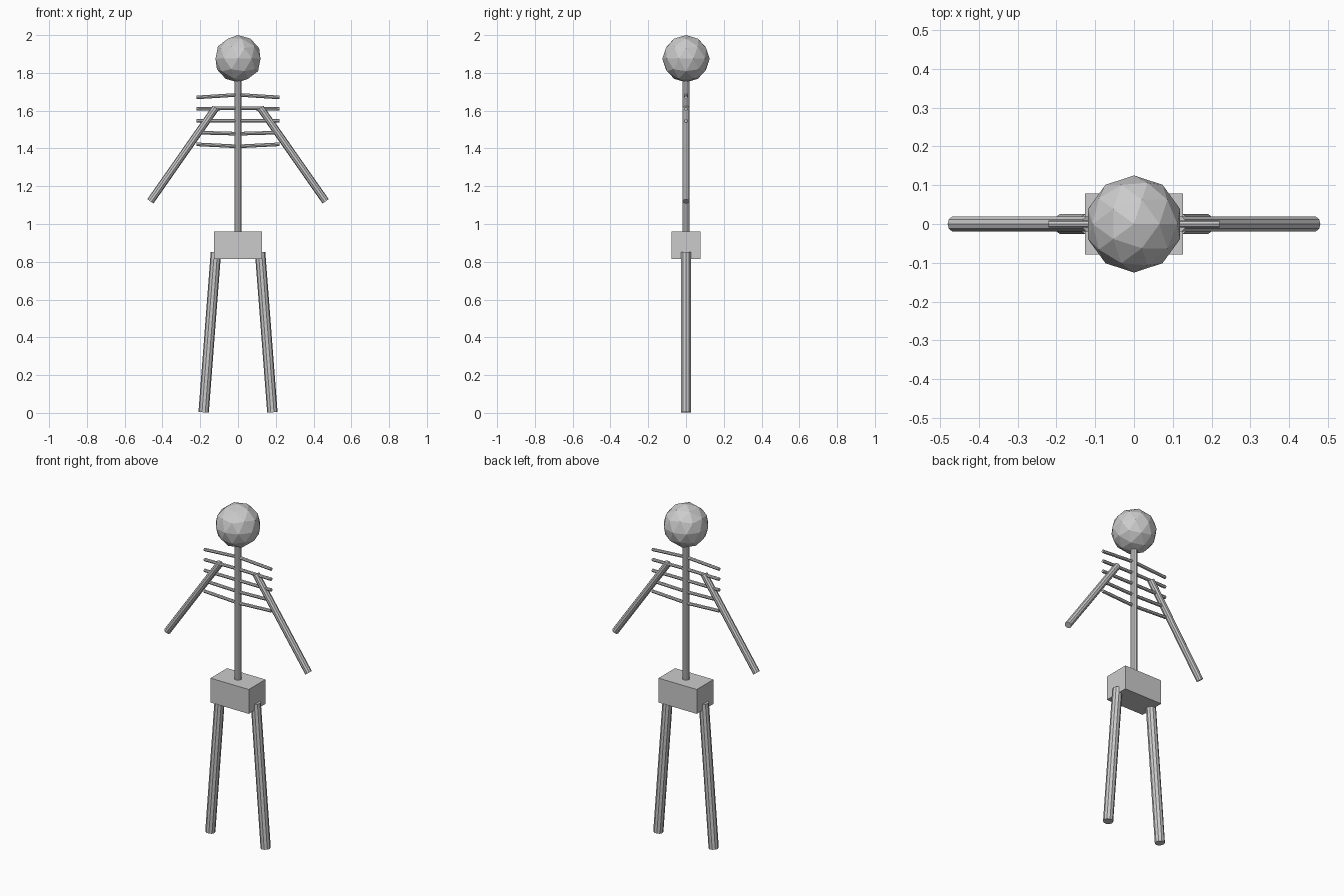
import bpy
from mathutils import Vector

if "Cube" in bpy.data.objects:
    bpy.data.objects.remove(bpy.data.objects["Cube"])


def rod(name, a, b, radius, sides):
    """Straight flat-shaded cylinder between two points."""
    a, b = Vector(a), Vector(b)
    bpy.ops.mesh.primitive_cylinder_add(
        vertices=sides, radius=radius, depth=(b - a).length, location=(a + b) / 2)
    ob = bpy.context.object
    ob.name = name
    ob.rotation_euler = (b - a).to_track_quat('Z', 'Y').to_euler()
    return ob


# Head
bpy.ops.mesh.primitive_ico_sphere_add(subdivisions=2, radius=0.125, location=(0, 0, 1.875))
bpy.context.object.name = "head"

# Spine
rod("spine", (0, 0, 0.94), (0, 0, 1.77), 0.019, 10)

# Pelvis block
bpy.ops.mesh.primitive_cube_add(size=1, location=(0, 0, 0.887))
bpy.context.object.name = "pelvis"
bpy.context.object.scale = (0.252, 0.156, 0.145)

# Rib heights: at the spine, at the tip
ribs = [(1.684, 1.67), (1.613, 1.61), (1.546, 1.546), (1.478, 1.484), (1.411, 1.422)]

# Mirrored limbs and ribs
for side, s in (("left", 1), ("right", -1)):
    rod(f"{side}_arm", (s * 0.118, 0, 1.615), (s * 0.464, 0, 1.12), 0.02, 10)
    rod(f"{side}_leg", (s * 0.117, 0, 0.85), (s * 0.182, 0, 0.003), 0.0275, 10)
    for i, (inner, outer) in enumerate(ribs, 1):
        rod(f"{side}_rib_{i}", (0, 0, inner), (s * 0.22, 0, outer), 0.0095, 8)
